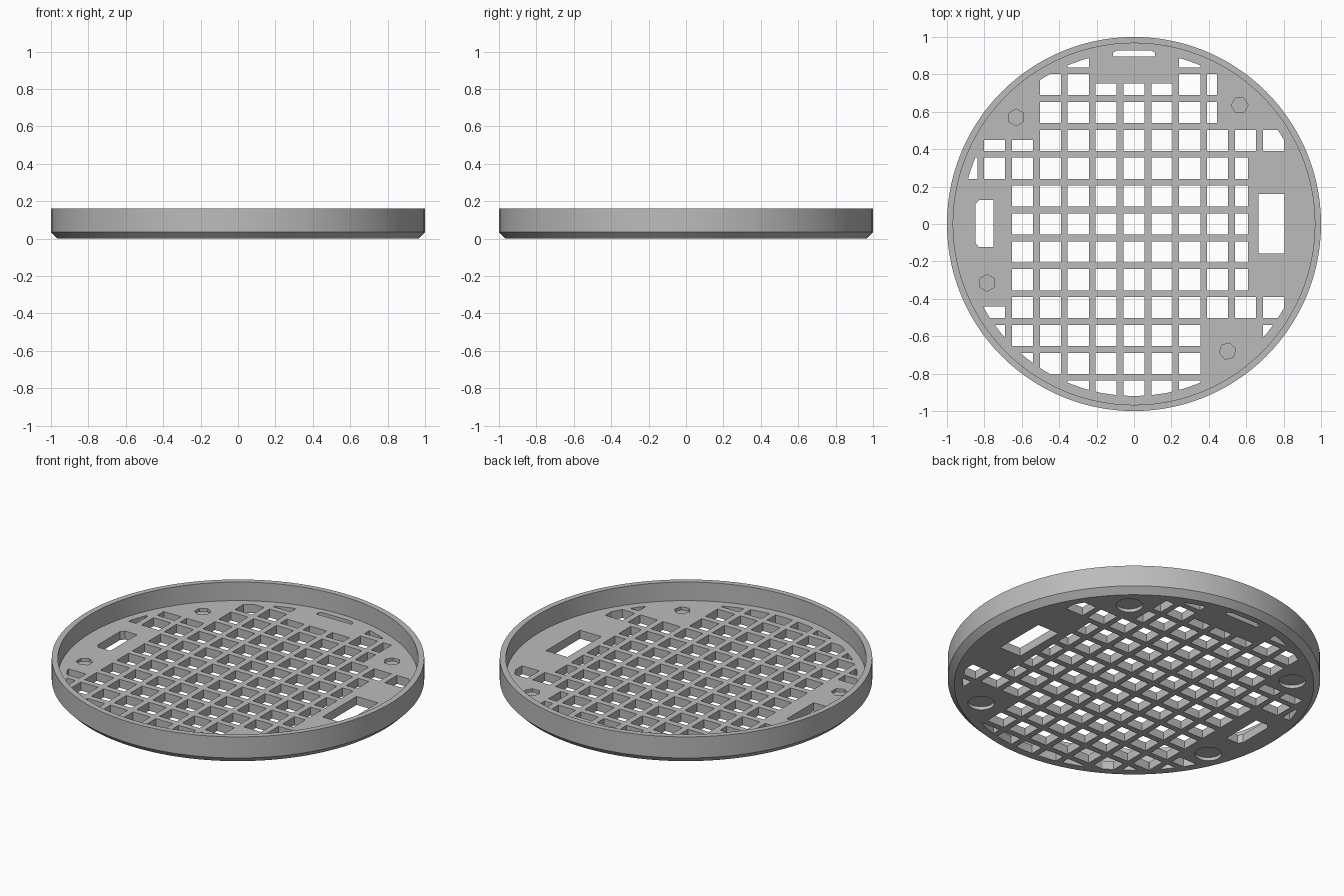
import bpy, bmesh, math
from mathutils import Vector

if "Cube" in bpy.data.objects:
    bpy.data.objects.remove(bpy.data.objects["Cube"], do_unlink=True)

FLOOR = 0.05      # floor thickness
PITCH = 0.149     # grate spacing
HALF = 0.0565     # half width of one opening
CLEAR = 0.92      # radius that bounds the openings


def new_object(name, bm):
    bmesh.ops.recalc_face_normals(bm, faces=bm.faces)
    mesh = bpy.data.meshes.new(name)
    bm.to_mesh(mesh)
    bm.free()
    obj = bpy.data.objects.new(name, mesh)
    bpy.context.collection.objects.link(obj)
    return obj


def prism(bm, points, z0, z1):
    low = bm.faces.new([bm.verts.new((x, y, z0)) for x, y in points])
    out = bmesh.ops.extrude_face_region(bm, geom=[low])["geom"]
    verts = [v for v in out if isinstance(v, bmesh.types.BMVert)]
    bmesh.ops.translate(bm, verts=verts, vec=Vector((0, 0, z1 - z0)))
    if low.is_valid is False or low not in bm.faces:
        return
    if len(low.link_loops if hasattr(low, "link_loops") else low.loops) == 0:
        bm.faces.remove(low)


def box(x0, x1, y0, y1):
    return [(x0, y0), (x1, y0), (x1, y1), (x0, y1)]


def ring(cx, cy, r, sides, turn=0.0):
    steps = [turn + math.tau * k / sides for k in range(sides)]
    return [(cx + r * math.cos(a), cy + r * math.sin(a)) for a in steps]


def apply_boolean(target, cutter, operation):
    cutter.hide_render = True
    mod = target.modifiers.new("cut", "BOOLEAN")
    mod.operation, mod.solver, mod.object = operation, "EXACT", cutter
    bpy.ops.object.select_all(action="DESELECT")
    bpy.context.view_layer.objects.active = target
    target.select_set(True)
    bpy.ops.object.modifier_apply(modifier=mod.name)
    bpy.data.objects.remove(cutter, do_unlink=True)


# Solid areas of the floor that interrupt the grate: x0, x1, y0, y1
solid = [(0.61, 1, -0.37, 0.37), (-1, -0.66, -0.22, 0.22),
         (-0.22, 0.22, 0.75, 1), (0.445, 1, 0.52, 1),
         (-1, -0.52, 0.45, 1), (-1, -0.665, -0.44, -0.2),
         (0.375, 0.67, -1, -0.53)]


def trim(cell):
    """Cut a cell back to the largest piece outside the solid areas."""
    for p in solid:
        x0, x1, y0, y1 = cell
        if x0 >= p[1] or x1 <= p[0] or y0 >= p[3] or y1 <= p[2]:
            continue
        pieces = [(x0, min(x1, p[0]), y0, y1), (max(x0, p[1]), x1, y0, y1),
                  (x0, x1, y0, min(y1, p[2])), (x0, x1, max(y0, p[3]), y1)]
        cell = max(pieces, key=lambda c: max(c[1] - c[0], 0) * max(c[3] - c[2], 0))
        if cell[1] - cell[0] < 0.02 or cell[3] - cell[2] < 0.02:
            return None
    return cell


# Tray: revolved profile with chamfered foot and upright rim
profile = [(0.965, 0), (1, 0.035), (1, 0.16), (0.967, 0.16), (0.967, FLOOR)]
bm = bmesh.new()
loops = [[bm.verts.new((x, y, z)) for x, y in ring(0, 0, r, 112)] for r, z in profile]
for a, b in zip(loops, loops[1:]):
    for k in range(len(a)):
        n = (k + 1) % len(a)
        bm.faces.new((a[k], a[n], b[n], b[k]))
bm.faces.new(loops[0])
bm.faces.new(loops[-1])
tray = new_object("grate_tray", bm)

# Grate openings, bounded by a circle
bm = bmesh.new()
for i in range(-6, 7):
    for j in range(-6, 7):
        x, y = i * PITCH, j * PITCH
        nearest = math.hypot(max(abs(x) - HALF, 0), max(abs(y) - HALF, 0))
        cell = trim((x - HALF, x + HALF, y - HALF, y + HALF))
        if cell and nearest < CLEAR - 0.005:
            prism(bm, box(*cell), -0.1, 0.1)
openings = new_object("opening_cutter", bm)
bm = bmesh.new()
prism(bm, ring(0, 0, CLEAR, 64), -0.2, 0.2)
apply_boolean(openings, new_object("boundary_cutter", bm), "INTERSECT")
apply_boolean(tray, openings, "DIFFERENCE")

# Window, side slot, back slot, and blind fastener pockets
bm = bmesh.new()
prism(bm, box(0.665, 0.805, -0.158, 0.16), -0.1, 0.1)
prism(bm, [(-0.75, -0.123), (-0.75, 0.127), (-0.83, 0.127), (-0.848, 0.105),
           (-0.848, -0.1), (-0.83, -0.123)], -0.1, 0.1)
prism(bm, [(-0.113, 0.895), (0.113, 0.895), (0.113, 0.915), (0.09, 0.928),
           (-0.09, 0.928), (-0.113, 0.915)], -0.1, 0.1)
for x, y, turn in ((-0.63, 0.57, 0.52), (0.565, 0.635, 0), (-0.785, -0.315, 0.52), (0.5, -0.68, 0.25)):
    prism(bm, ring(x, y, 0.045, 6, turn), 0.032, 0.1)
    prism(bm, ring(x, y, 0.072, 32), -0.1, 0.02)
apply_boolean(tray, new_object("pocket_cutter", bm), "DIFFERENCE")

# Grey finish
grey = bpy.data.materials.new("plain grey")
grey.use_nodes = True
colour = (0.5, 0.5, 0.5, 1)
grey.diffuse_color = colour
grey.node_tree.nodes["Principled BSDF"].inputs["Base Color"].default_value = colour
tray.data.materials.clear()
tray.data.materials.append(grey)
bpy.ops.object.select_all(action="DESELECT")
bpy.context.view_layer.objects.active = tray
tray.select_set(True)
bpy.ops.object.shade_smooth_by_angle(angle=math.radians(25))
